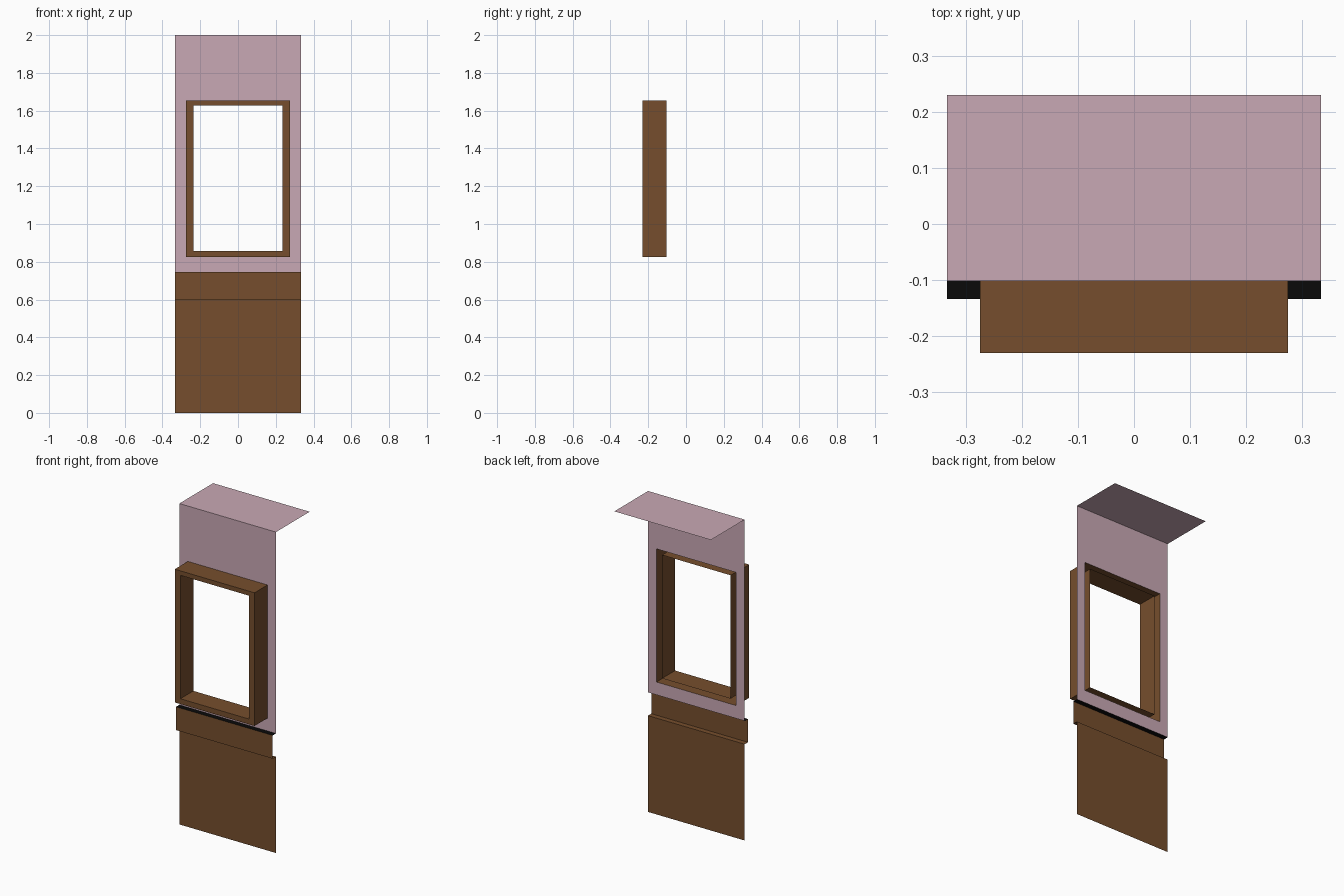
import bpy, bmesh

if "Cube" in bpy.data.objects:
    bpy.data.objects.remove(bpy.data.objects["Cube"])

W = 0.333            # half width of the wall module
WALL_Y = -0.102      # plane of the wall
LEDGE_Y = -0.134     # front of the projecting band
FRAME_Y = -0.23      # front of the window frame
BACK_Y = 0.23
OUTER = (-0.275, 0.275, 0.825, 1.655)   # window frame x0, x1, z0, z1
INNER = (-0.236, 0.236, 0.858, 1.627)


def material(name, rgb):
    m = bpy.data.materials.new(name)
    m.diffuse_color = (*rgb, 1)
    m.use_nodes = True
    m.node_tree.nodes["Principled BSDF"].inputs["Base Color"].default_value = m.diffuse_color
    return m


pink = material("pink_plaster", (0.584, 0.397, 0.462))
brown = material("brown_wood", (0.180, 0.076, 0.026))
black = material("black_trim", (0.003, 0.003, 0.003))


def loop(rect, y):
    """Four corners of an x/z rectangle, counter-clockwise seen from the front."""
    x0, x1, z0, z1 = rect
    return [(x0, y, z0), (x1, y, z0), (x1, y, z1), (x0, y, z1)]


def bridge(a, b):
    """Quads joining two four-point loops."""
    return [(a[i], a[(i + 1) % 4], b[(i + 1) % 4], b[i]) for i in range(4)]


def strip(profile):
    """Quads from a (y, z) profile swept across the full width."""
    return [((-W, *p), (W, *p), (W, *q), (-W, *q))
            for p, q in zip(profile, profile[1:])]


def make(name, quads, mat):
    bm = bmesh.new()
    for q in quads:
        bm.faces.new([bm.verts.new(c) for c in q])
    bmesh.ops.remove_doubles(bm, verts=bm.verts, dist=1e-5)
    me = bpy.data.meshes.new(name)
    bm.to_mesh(me)
    bm.free()
    me.materials.append(mat)
    ob = bpy.data.objects.new(name, me)
    bpy.context.collection.objects.link(ob)
    return ob


# Lower panel, then the underside and front of the projecting band
make("lower_panel", strip([(WALL_Y, 0), (WALL_Y, 0.6)]), brown)
make("band", strip([(WALL_Y, 0.6), (LEDGE_Y, 0.6), (LEDGE_Y, 0.745)]), brown)
make("band_top", strip([(LEDGE_Y, 0.745), (WALL_Y, 0.745)]), black)

# Upper wall with the window opening, and the flat roof behind it
make("upper_wall", bridge(loop((-W, W, 0.745, 2.0), WALL_Y), loop(OUTER, WALL_Y)), pink)
make("roof", strip([(WALL_Y, 2.0), (BACK_Y, 2.0)]), pink)

# Window frame: outer sides, front ring and inner reveal, open at the back
loops = [loop(OUTER, WALL_Y), loop(OUTER, FRAME_Y),
         loop(INNER, FRAME_Y), loop(INNER, WALL_Y)]
make("window_frame", [q for a, b in zip(loops, loops[1:]) for q in bridge(a, b)], brown)
